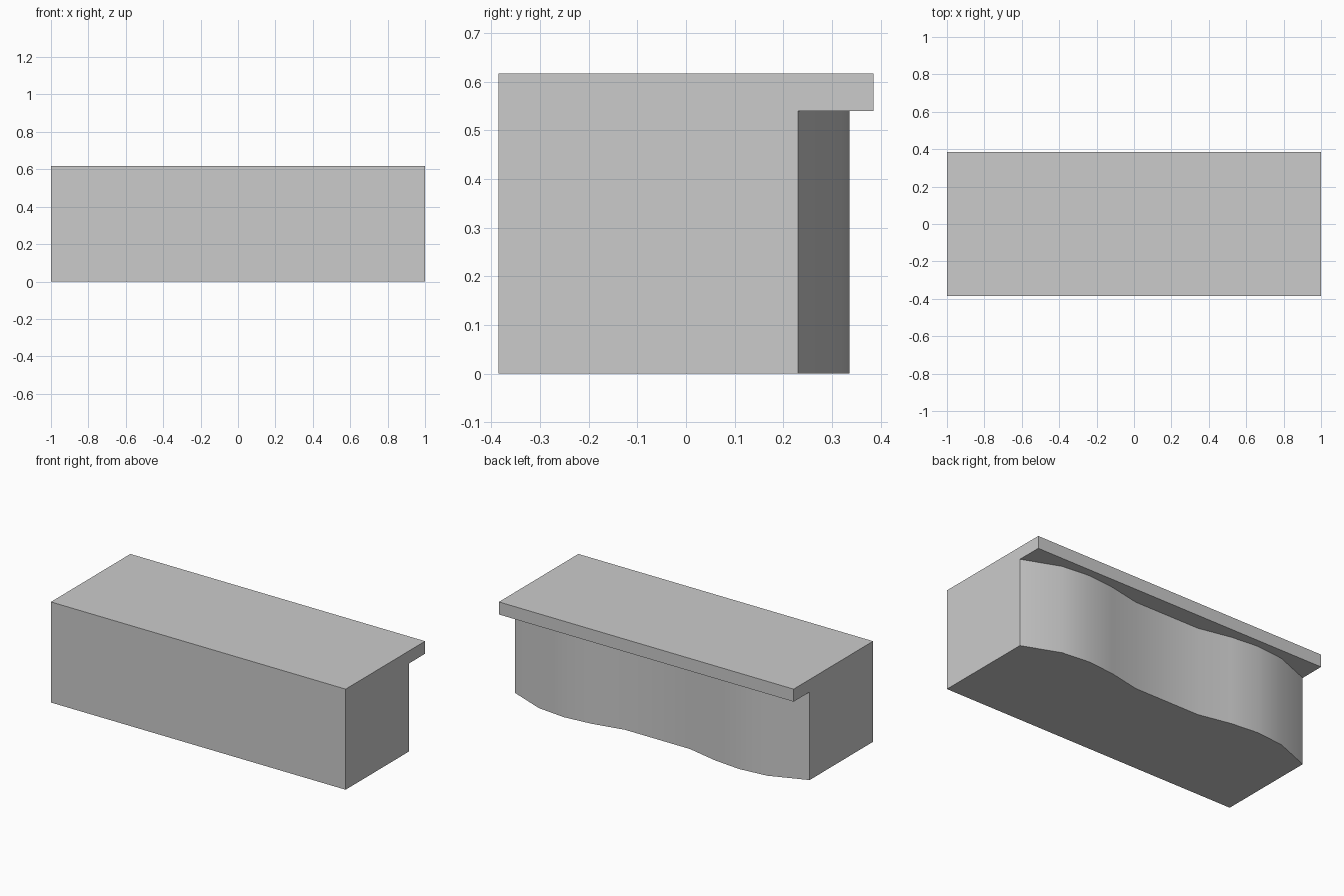
import bpy, bmesh, math

if "Cube" in bpy.data.objects:
    bpy.data.objects.remove(bpy.data.objects["Cube"])

HALF_X, HALF_Y = 1.0, 0.385
Z_LIP, Z_TOP = 0.54, 0.617

# Wavy back profile: half of it, mirrored about x = 0
half = [(1.0, 0.23), (0.775, 0.318), (0.595, 0.336), (0.42, 0.319), (0.22, 0.277)]
wave = half + [(-x, y) for x, y in reversed(half)]

bm = bmesh.new()


def row(points, z):
    return [bm.verts.new((x, y, z)) for x, y in points]


# Vertex rows: wave bottom and top, front edge, overhanging back edge
low, high = row(wave, 0), row(wave, Z_LIP)
ends = [HALF_X, -HALF_X]
front_low = row([(x, -HALF_Y) for x in ends], 0)
front_top = row([(x, -HALF_Y) for x in ends], Z_TOP)
lip_low = row([(x, HALF_Y) for x in ends], Z_LIP)
lip_top = row([(x, HALF_Y) for x in ends], Z_TOP)

# Wavy back wall
for i in range(len(wave) - 1):
    bm.faces.new((low[i], low[i + 1], high[i + 1], high[i]))

# Underside, lip underside, lip back, top and front
bm.faces.new(low + front_low[::-1])
bm.faces.new(high + lip_low[::-1])
bm.faces.new(lip_low + lip_top[::-1])
bm.faces.new(lip_top + front_top[::-1])
bm.faces.new(front_top + front_low[::-1])

# L-shaped end walls
for i, j in ((0, 0), (1, -1)):
    bm.faces.new((front_low[i], low[j], high[j], lip_low[i], lip_top[i], front_top[i]))

bmesh.ops.recalc_face_normals(bm, faces=bm.faces[:])
mesh = bpy.data.meshes.new("counter")
bm.to_mesh(mesh)
bm.free()
counter = bpy.data.objects.new("counter", mesh)
bpy.context.collection.objects.link(counter)

# Smooth wave, crisp box edges
bpy.context.view_layer.objects.active = counter
counter.select_set(True)
bpy.ops.object.shade_smooth_by_angle(angle=math.radians(30))
